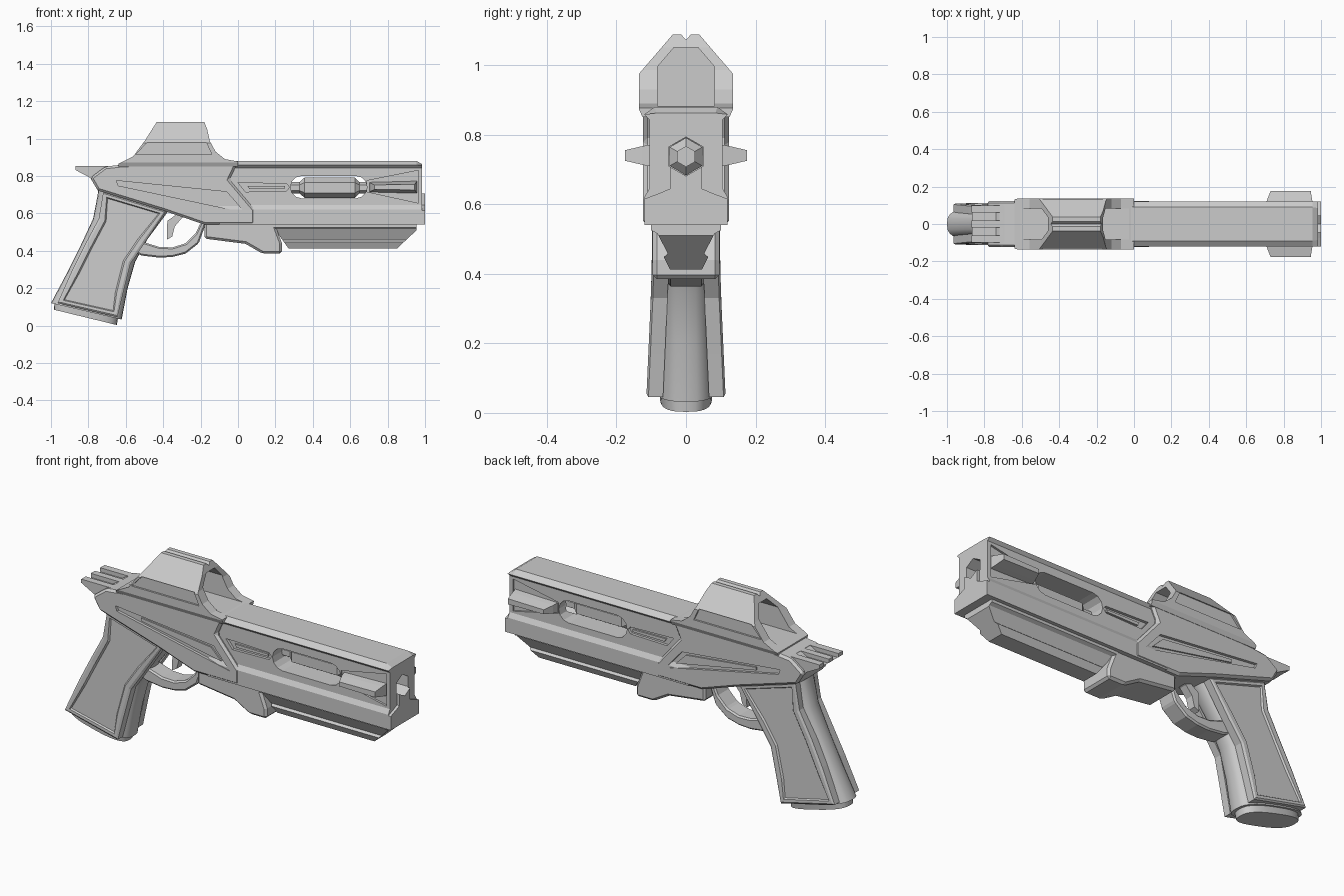
import bpy, bmesh, math

if "Cube" in bpy.data.objects:
    bpy.data.objects.remove(bpy.data.objects["Cube"])

def finish(name, bm):
    bmesh.ops.recalc_face_normals(bm, faces=bm.faces)
    me = bpy.data.meshes.new(name)
    bm.to_mesh(me)
    bm.free()
    ob = bpy.data.objects.new(name, me)
    bpy.context.collection.objects.link(ob)
    return ob

def loft(name, rings):
    """Closed solid through rings that have equal point counts."""
    bm = bmesh.new()
    vs = [[bm.verts.new(p) for p in r] for r in rings]
    n = len(rings[0])
    for a, b in zip(vs, vs[1:]):
        for i in range(n):
            j = (i + 1) % n
            bm.faces.new((a[i], a[j], b[j], b[i]))
    bm.faces.new(vs[0])
    bm.faces.new(vs[-1])
    return finish(name, bm)

def side(name, pts, y0, y1):          # (x, z) profile pushed along y
    return loft(name, [[(x, y, z) for x, z in pts] for y in (y0, y1)])

def along(name, pts, x0, x1):         # (y, z) profile pushed along x
    return loft(name, [[(x, y, z) for y, z in pts] for x in (x0, x1)])

def sym(half):                        # mirror a half section in y
    return half + [(-y, z) for y, z in reversed(half) if y]

def apply(ob, mod):
    bpy.context.view_layer.objects.active = ob
    bpy.ops.object.modifier_apply(modifier=mod.name)

def boolean(ob, tool, op='DIFFERENCE'):
    m = ob.modifiers.new('bool', 'BOOLEAN')
    m.operation, m.solver, m.object = op, 'EXACT', tool
    tool.hide_render = True
    apply(ob, m)
    bpy.data.objects.remove(tool)

def chamfer(ob, w):
    m = ob.modifiers.new('chamfer', 'BEVEL')
    m.width, m.segments, m.limit_method, m.angle_limit = w, 1, 'ANGLE', math.radians(25)
    apply(ob, m)

def recess(ob, pts, depth_y):         # shallow pocket on both flanks
    for s in (1, -1):
        boolean(ob, side('cutter', pts, s * depth_y, s * 0.3))

def hexagon(r, zc=0.737):
    return [(r * math.sin(i * math.pi / 3), zc + r * math.cos(i * math.pi / 3)) for i in range(6)]

# Barrel housing with stepped flanks and chamfered top
def barrel_ring(x, top, w):
    half = [(w, top), (.12, .858), (.105, .843), (.105, .645), (.12, .62), (.12, .54)]
    return [(x, y, z) for y, z in sym(half)]

barrel = loft('barrel_housing', [barrel_ring(-.1, .88, .09), barrel_ring(.955, .88, .09),
                                 barrel_ring(.985, .862, .085)])
slot = []
for cx, a0 in ((.63, -90), (.34, 90)):
    for i in range(7):
        a = math.radians(a0 + 30 * i)
        slot.append((cx + .06 * math.cos(a), .74 + .06 * math.sin(a)))
recess(barrel, [(.69, .775), (.965, .83), (.965, .655), (.69, .715)], .094)
recess(barrel, [(0, .765), (.26, .757), (.275, .74), (.26, .72), (.04, .715)], .09)
boolean(barrel, side('cutter', slot, -.2, .2))
boolean(barrel, along('cutter', hexagon(.056), .6, 1.1))

# Muzzle plate
muzzle = along('muzzle_plate', sym([(.045, .71), (.045, .645), (.075, .632), (.12, .615), (.12, .54)]), .96, 1.0)
boolean(muzzle, along('cutter', hexagon(.056), .9, 1.1))

# Inner hexagonal rod with thin ends
loft('inner_rod', [[(x, y, z) for y, z in hexagon(r)] for x, r in
                   ((.2, .03), (.33, .03), (.355, .054), (.625, .054), (.65, .03), (.7, .03))])

# Side fins near the muzzle, and rib in the flank groove
for s, tag in ((-1, 'near'), (1, 'far')):
    def fin_ring(y, x0, x1, h):
        return [(x0, s * y, .74 - h * .8), (x0, s * y, .74 + h * .8), (x1, s * y, .74 + h), (x1, s * y, .74 - h)]
    loft('fin_' + tag, [fin_ring(.08, .70, .96, .035), fin_ring(.125, .71, .953, .027), fin_ring(.176, .73, .945, .015)])
    side('groove_rib_' + tag, [(.05, .747), (.25, .745), (.25, .732), (.06, .73)], s * .085, s * .1)

# Rear body
body = side('rear_body', [(-.71, .85), (-.62, .86), (-.1, .876), (0, .876), (-.045, .78), (.09, .62), (.09, .54),
                          (-.18, .54), (-.4, .615), (-.75, .722), (-.79, .79)], -.123, .123)
chamfer(body, .012)
recess(body, [(-.65, .775), (-.06, .715), (.035, .605), (-.64, .748)], .108)
for s, tag in ((-1, 'near'), (1, 'far')):
    side('body_wedge_' + tag, [(-.5, .746), (-.08, .70), (-.02, .64), (-.5, .73)], s * .1, s * .116)

# Tail with grooves on top
tail = side('tail', [(-.87, .852), (-.6, .852), (-.6, .70), (-.75, .722), (-.79, .79), (-.87, .832)], -.1, .1)
for y in (-.04, .04):
    boolean(tail, side('cutter', [(-1, .83), (-.7, .83), (-.7, .9), (-1, .9)], y - .022, y + .022))

# Sight hood: side profile crossed with front section, hollow at both ends
hood = side('sight_hood', [(-.64, .85), (-.64, .865), (-.56, .905), (-.497, .99), (-.435, 1.088), (-.18, 1.088),
                           (-.165, 1.05), (-.15, .985), (-.12, .93), (-.07, .89), (0, .877), (0, .85)], -.2, .2)
boolean(hood, along('cutter', sym([(0, 1.072), (.014, 1.088), (.038, 1.088), (.135, .975), (.135, .872), (.12, .84)]),
                    -.8, .2), 'INTERSECT')
recess(hood, [(-.545, .915), (-.485, .98), (-.17, .98), (-.14, .915)], .125)
window = sym([(.035, 1.05), (.082, .995), (.082, .882)])
for x0, x1 in ((-.30, .1), (-.62, -.34)):
    boolean(hood, along('cutter', window, x0, x1))

# Under-barrel rail with recessed flanks
rail = side('lower_rail', [(.17, .55), (.19, .525), (.27, .412), (.85, .412), (.955, .51), (.955, .55)], -.2, .2)
boolean(rail, along('cutter', sym([(.1, .56), (.1, .525), (.082, .515), (.052, .458), (.064, .448), (.045, .41)]),
                    0, 1.2), 'INTERSECT')

# Block ahead of the trigger
block = side('front_block', [(-.18, .56), (-.18, .465), (.04, .437), (.13, .385), (.235, .385), (.235, .44),
                             (.19, .56)], -.096, .096)
chamfer(block, .012)

# Trigger guard and trigger
guard = side('trigger_guard', [(-.56, .40), (-.52, .375), (-.42, .363), (-.35, .367), (-.28, .385), (-.21, .44),
                               (-.17, .55), (-.2, .55), (-.225, .495), (-.28, .44), (-.35, .418), (-.42, .42),
                               (-.5, .445), (-.56, .46)], -.052, .052)
chamfer(guard, .008)
side('trigger', [(-.38, .46), (-.378, .56), (-.32, .60), (-.24, .60), (-.30, .575), (-.338, .53), (-.352, .475)],
     -.022, .022)

# Grip core: rounded sections from rear point to front point
def flare(z):
    return .018 * max(0, 1 - z / .4)

def grip_ring(rx, rz, fx, fz, hw, n=28):
    ring = []
    for i in range(n):
        t = 2 * math.pi * i / n
        c, s = math.cos(t), math.sin(t)
        u = .5 + .5 * math.copysign(abs(c) ** .75, c)
        y = hw * math.copysign(abs(s) ** .7, s)
        ring.append((rx + (fx - rx) * u, y, rz + (fz - rz) * u))
    return ring

grip = loft('grip', [grip_ring(*g) for g in (
    (-.745, .78, -.34, .66, .083), (-.75, .70, -.385, .595, .083), (-.775, .57, -.485, .46, .08),
    (-.845, .42, -.55, .34, .08), (-.915, .28, -.59, .20, .083), (-1.0, .12, -.622, .032, .09))])
cap = loft('grip_cap', [grip_ring(*g) for g in ((-.98, .13, -.64, .05, .08), (-.985, .085, -.648, .003, .075))])
for ob in (grip, cap):
    bpy.context.view_layer.objects.active = ob
    bpy.ops.object.select_all(action='DESELECT')
    ob.select_set(True)
    bpy.ops.object.shade_smooth_by_angle(angle=math.radians(35))

# Grip side panels with an inset border
outline = [(-.72, .715), (-.385, .612), (-.50, .44), (-.575, .33), (-.615, .17), (-.645, .045),
           (-.965, .12), (-.885, .30), (-.82, .43), (-.745, .57)]
for s, tag in ((-1, 'near'), (1, 'far')):
    panel = side('grip_panel_' + tag, outline, s * .05, s * .092)
    bm = bmesh.new()
    bm.from_mesh(panel.data)
    face = [f for f in bm.faces if f.normal.y * s > .9]
    bmesh.ops.inset_region(bm, faces=face, thickness=.012, depth=.006)
    bmesh.ops.inset_region(bm, faces=face, thickness=.022, depth=0)
    bmesh.ops.inset_region(bm, faces=face, thickness=.008, depth=-.008)
    for v in bm.verts:
        v.co.y += s * flare(v.co.z)
    bm.to_mesh(panel.data)
    bm.free()
